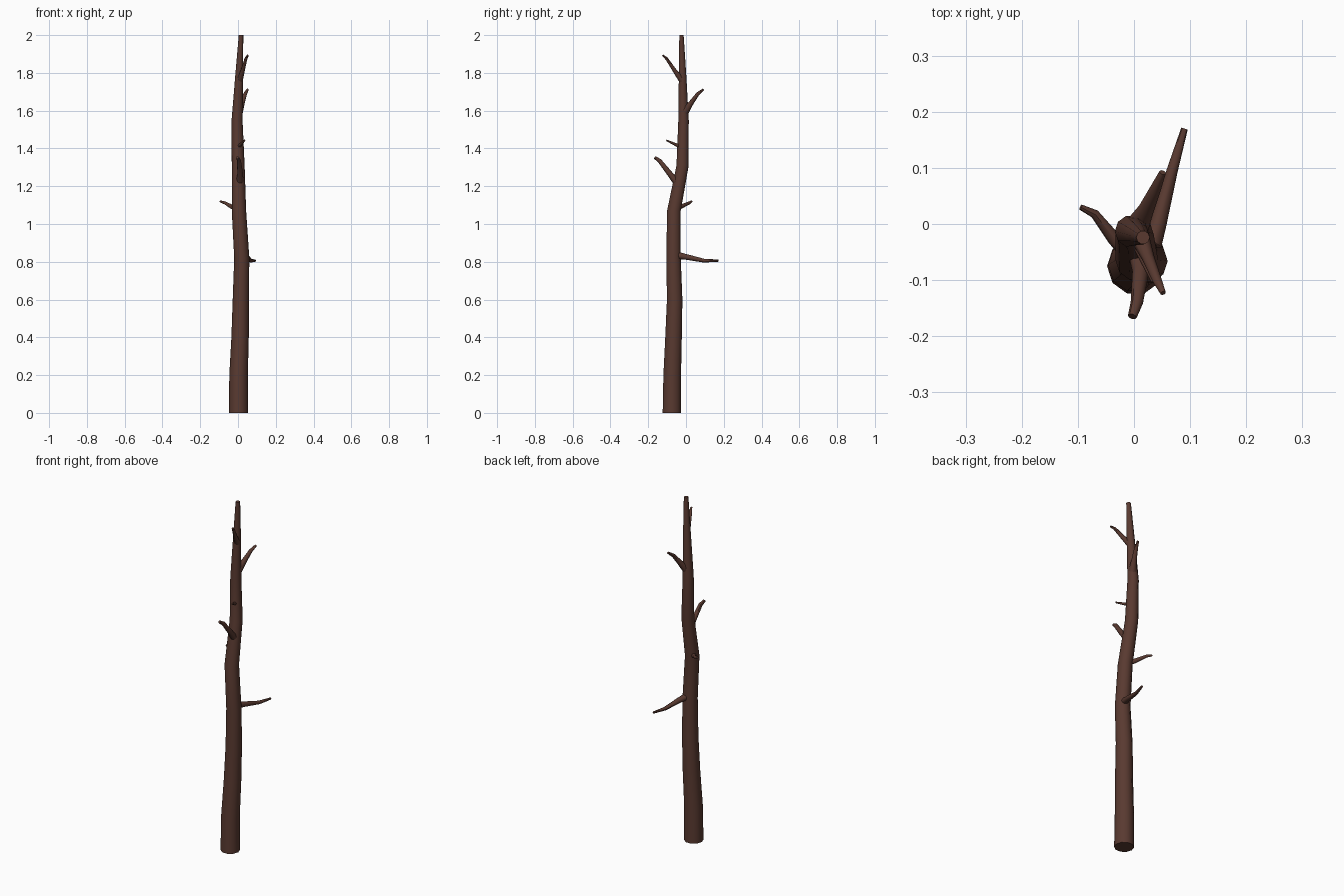
import bpy, bmesh, math
from mathutils import Vector

bark = bpy.data.materials.new("dark_bark")
bark.diffuse_color = (0.10, 0.042, 0.030, 1)


def tube(name, path, sides, level=False):
    """Capped tapering tube along (x, y, z, radius) points."""
    bm = bmesh.new()
    pts = [Vector(p[:3]) for p in path]
    rings = []
    for i, p in enumerate(pts):
        t = (pts[min(i + 1, len(pts) - 1)] - pts[max(i - 1, 0)]).normalized()
        if level:
            u, v = Vector((1, 0, 0)), Vector((0, 1, 0))
        else:
            u = t.cross(Vector((0, 0, 1))).normalized()
            v = t.cross(u)
        r = path[i][3]
        rings.append([bm.verts.new(p + r * (u * math.cos(a) + v * math.sin(a)))
                      for a in (2 * math.pi * k / sides for k in range(sides))])
    for a, b in zip(rings, rings[1:]):
        for k in range(sides):
            n = (k + 1) % sides
            bm.faces.new((a[k], a[n], b[n], b[k]))
    bm.faces.new(rings[0][::-1])
    bm.faces.new(rings[-1])
    bmesh.ops.recalc_face_normals(bm, faces=bm.faces)
    mesh = bpy.data.meshes.new(name)
    bm.to_mesh(mesh)
    bm.free()
    mesh.materials.append(bark)
    ob = bpy.data.objects.new(name, mesh)
    bpy.context.collection.objects.link(ob)
    bpy.ops.object.select_all(action='DESELECT')
    ob.select_set(True)
    bpy.context.view_layer.objects.active = ob
    bpy.ops.object.shade_smooth_by_angle(angle=math.radians(45))


# Crooked trunk
tube("trunk", [
    (0.003, -0.075, 0.00, 0.051), (0.003, -0.073, 0.20, 0.049),
    (0.011, -0.066, 0.40, 0.046), (0.015, -0.060, 0.60, 0.043),
    (0.020, -0.066, 0.82, 0.040), (0.005, -0.064, 1.07, 0.038),
    (0.001, -0.018, 1.31, 0.034), (-0.005, -0.013, 1.55, 0.029),
    (0.006, -0.018, 1.78, 0.021), (0.016, -0.024, 2.00, 0.012)], 10, True)

# Broken branch stubs, lowest to highest
stubs = [
    [(0.025, -0.055, 0.835, 0.020), (0.043, 0.00, 0.826, 0.015),
     (0.068, 0.095, 0.806, 0.010), (0.090, 0.170, 0.806, 0.006)],
    [(-0.005, -0.058, 1.078, 0.014), (-0.035, -0.027, 1.092, 0.012),
     (-0.070, 0.018, 1.112, 0.008), (-0.095, 0.030, 1.120, 0.005)],
    [(0.008, -0.035, 1.205, 0.022), (0.012, -0.085, 1.265, 0.015),
     (0.005, -0.140, 1.335, 0.011), (-0.003, -0.165, 1.352, 0.008)],
    [(0.004, -0.030, 1.410, 0.011), (0.018, -0.065, 1.425, 0.007),
     (0.035, -0.103, 1.443, 0.004)],
    [(0.005, -0.005, 1.595, 0.022), (0.022, 0.027, 1.640, 0.014),
     (0.038, 0.062, 1.688, 0.010), (0.051, 0.092, 1.712, 0.006)],
    [(0.008, -0.018, 1.755, 0.018), (0.026, -0.062, 1.815, 0.011),
     (0.042, -0.102, 1.875, 0.008), (0.052, -0.123, 1.893, 0.005)],
]
for i, path in enumerate(stubs):
    tube(f"branch_{i + 1}", path, 8)
